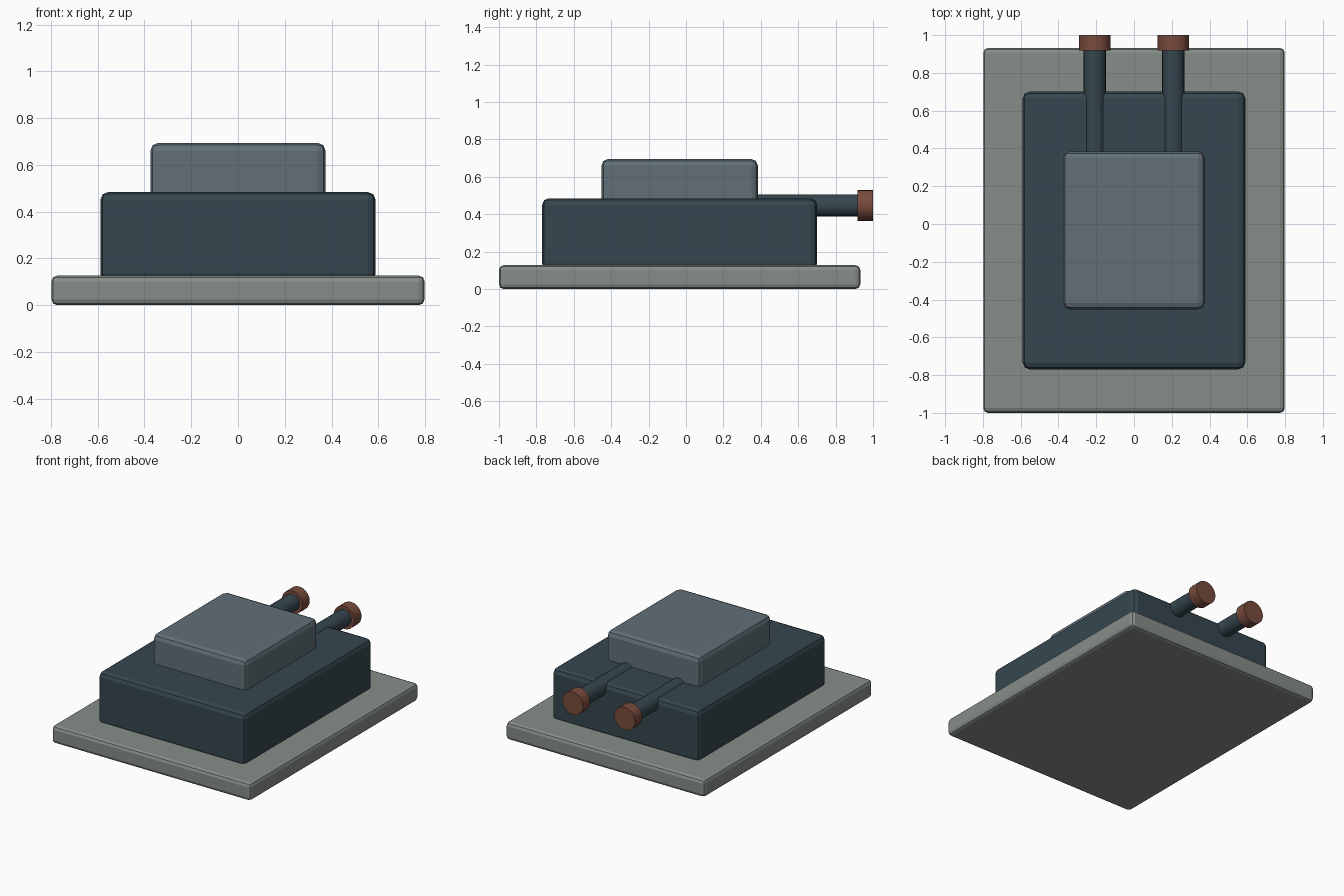
import bpy, math

if "Cube" in bpy.data.objects:
    bpy.data.objects.remove(bpy.data.objects["Cube"])


def material(name, rgb):
    m = bpy.data.materials.new(name)
    m.diffuse_color = (*rgb, 1)
    m.use_nodes = True
    m.node_tree.nodes["Principled BSDF"].inputs["Base Color"].default_value = m.diffuse_color
    return m


STONE = material("pale grey", (0.24, 0.27, 0.25))
DARK = material("dark slate", (0.036, 0.062, 0.078))
SLATE = material("mid slate", (0.12, 0.16, 0.185))
COPPER = material("copper red", (0.19, 0.07, 0.045))
CY = -0.034


def block(name, hx, hy, z0, z1, bevel, mat):
    bpy.ops.mesh.primitive_cube_add(size=2, location=(0, CY, (z0 + z1) / 2))
    o = bpy.context.object
    o.name = name
    o.scale = (hx, hy, (z1 - z0) / 2)
    bpy.ops.object.transform_apply(location=False, rotation=False, scale=True)
    b = o.modifiers.new("rounded edges", 'BEVEL')
    b.width = bevel
    b.segments = 2
    o.data.materials.append(mat)
    return o


def rod(name, x, r, y0, y1, mat):
    bpy.ops.mesh.primitive_cylinder_add(
        vertices=20, radius=r, depth=y1 - y0,
        location=(x, (y0 + y1) / 2, 0.447), rotation=(math.pi / 2, 0, 0))
    o = bpy.context.object
    o.name = name
    o.data.materials.append(mat)
    bpy.ops.object.shade_smooth_by_angle(angle=math.radians(40))


# Stacked housing
block("base_plate", 0.798, 0.966, 0, 0.127, 0.025, STONE)
block("body", 0.589, 0.735, 0.10, 0.485, 0.035, DARK)
block("top_cover", 0.375, 0.418, 0.45, 0.695, 0.035, SLATE)

# Pair of rear pipes with end caps
for side, x in (("left", -0.208), ("right", 0.208)):
    rod(side + "_pipe", x, 0.059, 0.3, 0.95, DARK)
    rod(side + "_pipe_cap", x, 0.083, 0.918, 1.0, COPPER)
